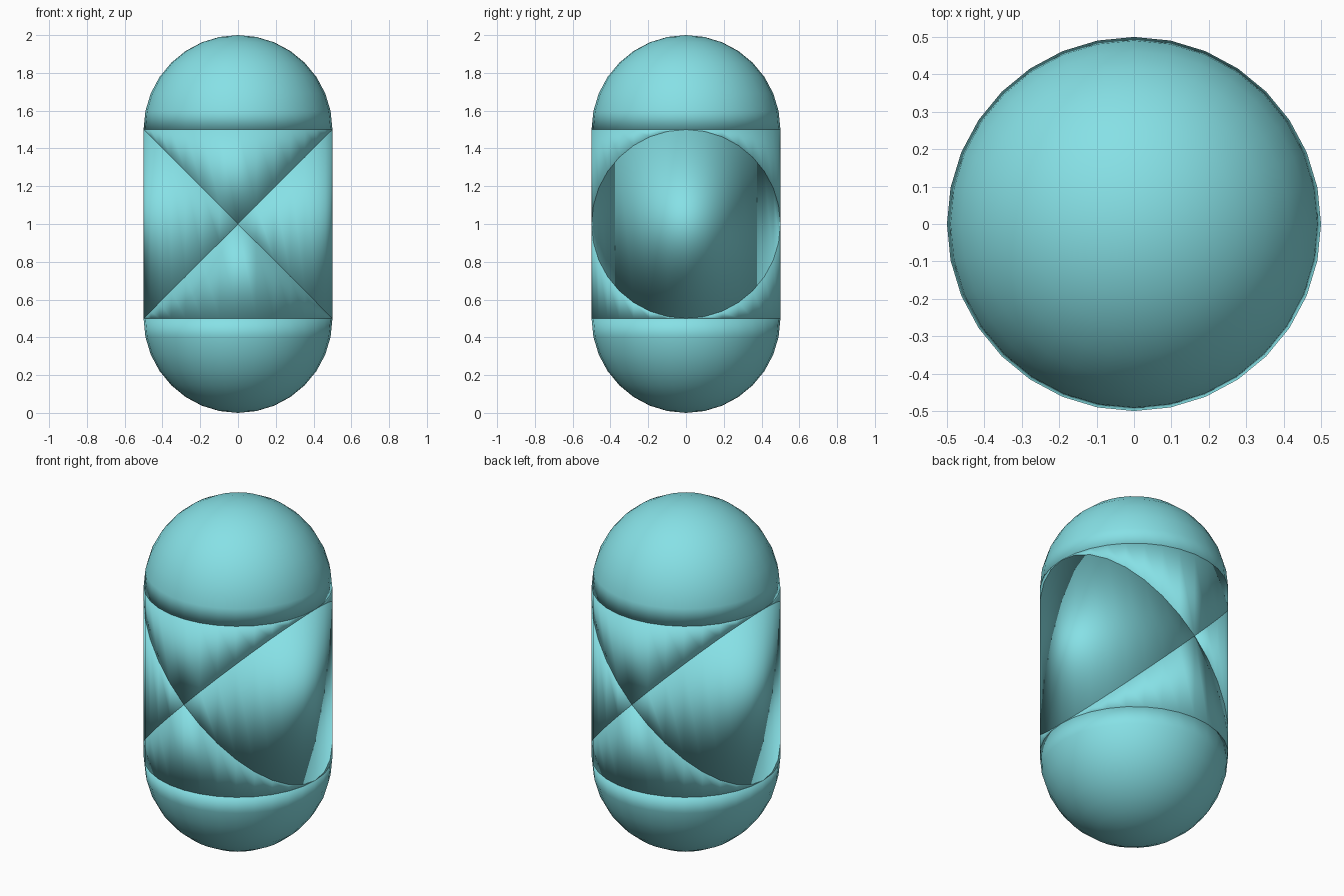
import bpy, bmesh
from mathutils import Vector

if "Cube" in bpy.data.objects:
    bpy.data.objects.remove(bpy.data.objects["Cube"])

R, MID = 0.5, 1.0
mat = bpy.data.materials.new("aqua")
mat.diffuse_color = (0.24, 0.75, 0.79, 1)
mat.use_nodes = True
mat.node_tree.nodes["Principled BSDF"].inputs["Base Color"].default_value = mat.diffuse_color


def cut(bm, point, keep):
    """Keep the side that `keep` points to and close the cut with a flat face."""
    geom = bm.verts[:] + bm.edges[:] + bm.faces[:]
    res = bmesh.ops.bisect_plane(bm, geom=geom, dist=1e-5, plane_co=point,
                                 plane_no=keep, clear_inner=True)
    rim = [e for e in bm.edges if e.is_boundary]
    bmesh.ops.holes_fill(bm, edges=rim, sides=0)


def finish(name, bm):
    bmesh.ops.remove_doubles(bm, verts=bm.verts, dist=1e-5)
    bmesh.ops.recalc_face_normals(bm, faces=bm.faces)
    for f in bm.faces:
        f.smooth = True
    me = bpy.data.meshes.new(name)
    bm.to_mesh(me)
    bm.free()
    me.materials.append(mat)
    bpy.context.collection.objects.link(bpy.data.objects.new(name, me))


# Domed ends: capped half spheres
for name, z, side in (("upper_dome", 1.5, 1), ("lower_dome", 0.5, -1)):
    bm = bmesh.new()
    bmesh.ops.create_uvsphere(bm, u_segments=32, v_segments=16, radius=R)
    bmesh.ops.translate(bm, verts=bm.verts, vec=(0, 0, z))
    cut(bm, Vector((0, 0, z)), Vector((0, 0, side)))
    finish(name, bm)

# Straight body: split into four wedges by two diagonal planes
for name, a, b in (("right_wedge", (1, 0, 1), (1, 0, -1)),
                   ("left_wedge", (-1, 0, 1), (-1, 0, -1)),
                   ("top_wedge", (1, 0, 1), (-1, 0, 1)),
                   ("bottom_wedge", (1, 0, -1), (-1, 0, -1))):
    bm = bmesh.new()
    bmesh.ops.create_cone(bm, cap_ends=True, segments=32,
                          radius1=R, radius2=R, depth=1)
    bmesh.ops.translate(bm, verts=bm.verts, vec=(0, 0, MID))
    for n in (a, b):
        cut(bm, Vector((0, 0, MID)), Vector(n).normalized())
    finish(name, bm)
